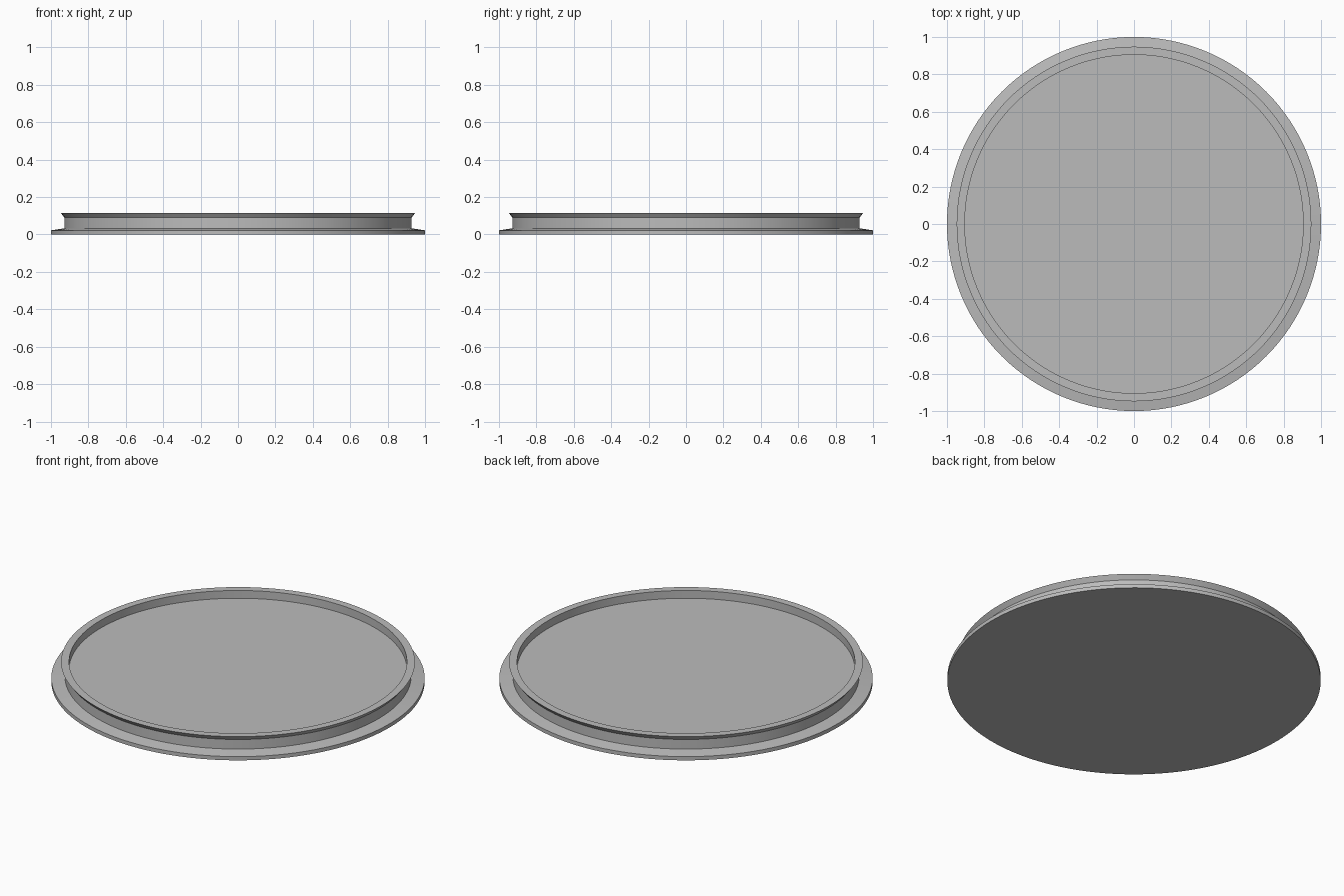
import bpy
import bmesh
import math

# Remove the default cube
cube = bpy.data.objects.get("Cube")
if cube:
    bpy.data.objects.remove(cube, do_unlink=True)

SEGMENTS = 128


def make_material(name, colour):
    mat = bpy.data.materials.new(name)
    mat.use_nodes = True
    mat.diffuse_color = colour
    mat.node_tree.nodes["Principled BSDF"].inputs["Base Color"].default_value = colour
    return mat


def lathe(name, profile, mat):
    """Revolve a (radius, height) profile and cap both ends with a disc."""
    bm = bmesh.new()
    rings = []
    for radius, z in profile:
        ring = []
        for i in range(SEGMENTS):
            a = math.tau * i / SEGMENTS
            ring.append(bm.verts.new((radius * math.cos(a), radius * math.sin(a), z)))
        rings.append(ring)
    for low, high in zip(rings, rings[1:]):
        for i in range(SEGMENTS):
            j = (i + 1) % SEGMENTS
            bm.faces.new((low[i], low[j], high[j], high[i]))
    bm.faces.new(rings[0][::-1])
    bm.faces.new(rings[-1])
    bmesh.ops.recalc_face_normals(bm, faces=bm.faces)
    mesh = bpy.data.meshes.new(name)
    bm.to_mesh(mesh)
    bm.free()
    mesh.materials.append(mat)
    obj = bpy.data.objects.new(name, mesh)
    bpy.context.collection.objects.link(obj)
    bpy.ops.object.select_all(action="DESELECT")
    obj.select_set(True)
    bpy.context.view_layer.objects.active = obj
    bpy.ops.object.shade_smooth_by_angle(angle=math.radians(20))
    return obj


grey = make_material("neutral_grey", (0.5, 0.5, 0.5, 1))

# Lid: flat base, sloped flange, upright wall, flared snap rim, recessed floor
lid_profile = [
    (1.0, 0.0),
    (1.0, 0.022),
    (0.928, 0.033),
    (0.928, 0.09),
    (0.948, 0.116),
    (0.905, 0.116),
    (0.905, 0.07),
]
lathe("round_lid", lid_profile, grey)
